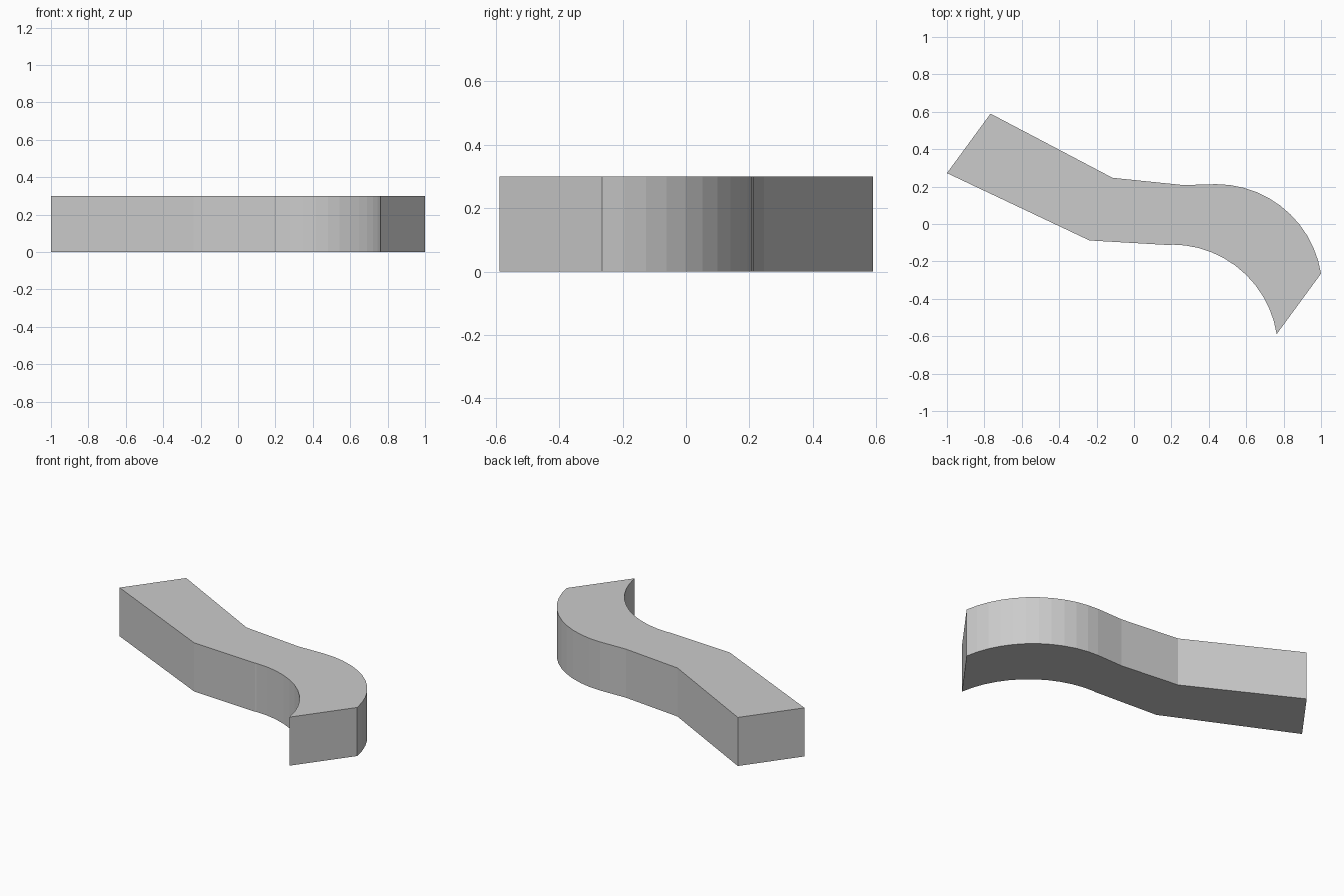
import bpy
import bmesh
from math import sin, cos, radians

HEIGHT = 0.3

cube = bpy.data.objects.get("Cube")
if cube:
    bpy.data.objects.remove(cube, do_unlink=True)

# Single plain grey
grey = bpy.data.materials.new("light grey")
grey.use_nodes = True
colour = (0.6, 0.6, 0.6, 1)
grey.diffuse_color = colour
grey.node_tree.nodes["Principled BSDF"].inputs["Base Color"].default_value = colour


def prism(name, outline):
    """Extrude a plan outline upward from the floor."""
    bm = bmesh.new()
    base = bm.faces.new([bm.verts.new((x, y, 0)) for x, y in outline])
    top = bmesh.ops.extrude_face_region(bm, geom=[base], use_keep_orig=True)["geom"]
    for v in top:
        if isinstance(v, bmesh.types.BMVert):
            v.co.z = HEIGHT
    bmesh.ops.recalc_face_normals(bm, faces=bm.faces)
    mesh = bpy.data.meshes.new(name)
    bm.to_mesh(mesh)
    bm.free()
    mesh.materials.append(grey)
    obj = bpy.data.objects.new(name, mesh)
    bpy.context.collection.objects.link(obj)


def arc(cx, cy, radius, start, end, steps):
    angles = [radians(start + (end - start) * i / steps) for i in range(steps + 1)]
    return [(cx + radius * cos(a), cy + radius * sin(a)) for a in angles]


# Corners shared by neighbouring sections
back_bend, front_bend = (-0.115, 0.247), (-0.238, -0.088)
back_joint, front_joint = (0.265, 0.208), (0.195, -0.113)

# Straight end and short middle section
prism("straight_section", [(-1, 0.272), front_bend, back_bend, (-0.767, 0.59)])
prism("middle_section", [front_bend, front_joint, back_joint, back_bend])

# Curved end: the front side is the back arc shifted across the width
back_arc = arc(0.44, -0.354, 0.567, 90, 9, 11)
front_arc = [(x - 0.237, y - 0.323) for x, y in back_arc]
prism("curved_section", [front_joint] + front_arc + back_arc[::-1] + [back_joint])
